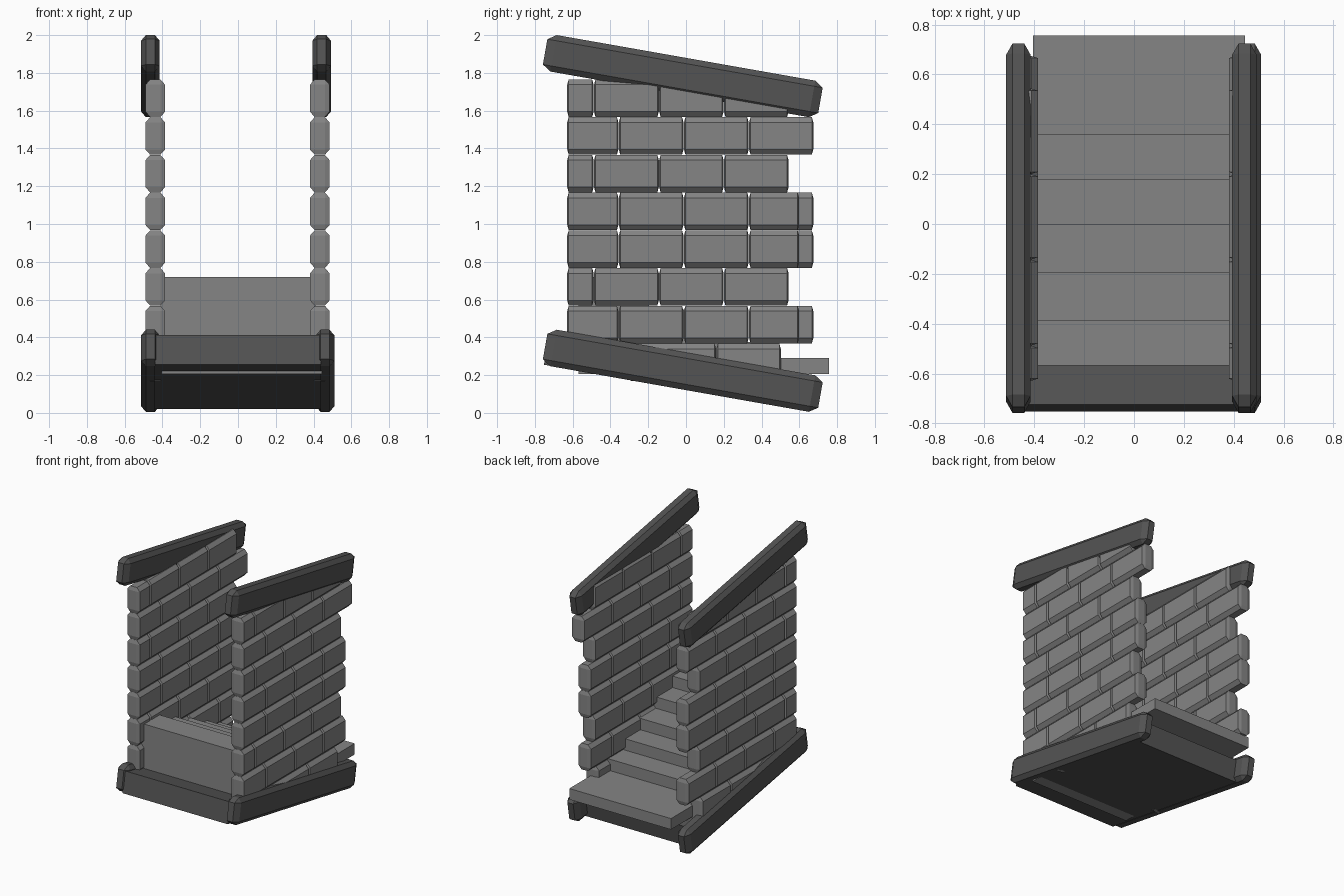
import bpy, bmesh
from math import radians
from mathutils import Vector

if "Cube" in bpy.data.objects:
    bpy.data.objects.remove(bpy.data.objects["Cube"])

SLOPE = radians(-10)


def block(name, center, size, chamfer=None, tilt=0.0):
    """Box with a separate chamfer length per axis, tilted around x."""
    bm = bmesh.new()
    h = Vector(size) / 2
    if chamfer:
        c = Vector(chamfer)
        for sx in (-1, 1):
            for sy in (-1, 1):
                for sz in (-1, 1):
                    for axis in range(3):
                        p = h - c
                        p[axis] = h[axis]
                        bm.verts.new((sx * p.x, sy * p.y, sz * p.z))
        bmesh.ops.convex_hull(bm, input=bm.verts)
        bmesh.ops.dissolve_limit(bm, angle_limit=0.01, verts=bm.verts, edges=bm.edges)
    else:
        bmesh.ops.create_cube(bm, size=1)
        bmesh.ops.scale(bm, vec=size, verts=bm.verts)
    bmesh.ops.recalc_face_normals(bm, faces=bm.faces)
    mesh = bpy.data.meshes.new(name)
    bm.to_mesh(mesh)
    bm.free()
    ob = bpy.data.objects.new(name, mesh)
    ob.location = center
    ob.rotation_euler.x = tilt
    bpy.context.collection.objects.link(ob)
    mat = GREYS["brick" if "brick" in name or "step" in name else "frame"]
    mesh.materials.append(mat)
    return ob


# Mid-grey stone and dark frame
GREYS = {}
for key, v in (("brick", 0.235), ("frame", 0.088)):
    m = bpy.data.materials.new(key + "_grey")
    m.diffuse_color = (v, v, v, 1)
    m.use_nodes = True
    m.node_tree.nodes["Principled BSDF"].inputs["Base Color"].default_value = m.diffuse_color
    GREYS[key] = m

# Sloping chamfered rails, top and bottom of each wall
for name, x, z in (("left_lower_rail", -0.464, 0.223), ("right_lower_rail", 0.461, 0.223),
                   ("left_upper_rail", -0.464, 1.783), ("right_upper_rail", 0.443, 1.783)):
    block(name, (x, -0.017, z), (0.098, 1.48, 0.196), (0.025, 0.045, 0.03), SLOPE)

# Sloping base slab between the lower rails
block("base_slab", (0, -0.071, 0.216), (0.88, 1.355, 0.16), None, SLOPE)

# Steps descending towards the back
for i, back in enumerate((0.757, 0.36, 0.18, 0.0, -0.195, -0.385)):
    front = -0.568
    top = 0.29 + 0.086 * i
    bottom = 0.207 if i == 0 else top - 0.086
    block(f"step_{i + 1}", (0.02 if i == 0 else 0, (front + back) / 2, (top + bottom) / 2),
          (0.85 if i == 0 else 0.82, back - front, top - bottom))

# Brick courses: joint positions along y; some courses end earlier on the right wall
LONG = (-0.63, -0.357, -0.012, 0.333, 0.675)
CROPPED = (-0.63, -0.357, -0.012, 0.333, 0.6)
SHORT = (-0.63, -0.488, -0.143, 0.2, 0.544)
BASE = (-0.3, 0.16, 0.503)
LEFT = (BASE, LONG, SHORT, LONG, LONG, SHORT, LONG, SHORT)
RIGHT = (BASE, CROPPED, SHORT, CROPPED, CROPPED, SHORT, LONG, SHORT)
for side, x, courses in (("left", -0.438, LEFT), ("right", 0.433, RIGHT)):
    for row, joints in enumerate(courses):
        z = 0.268 + 0.1997 * row
        for k, (a, b) in enumerate(zip(joints, joints[1:])):
            block(f"{side}_brick_{row + 1}_{k + 1}", (x, (a + b) / 2, z),
                  (0.104, b - a - 0.002, 0.199), (0.025, 0.008, 0.028))
